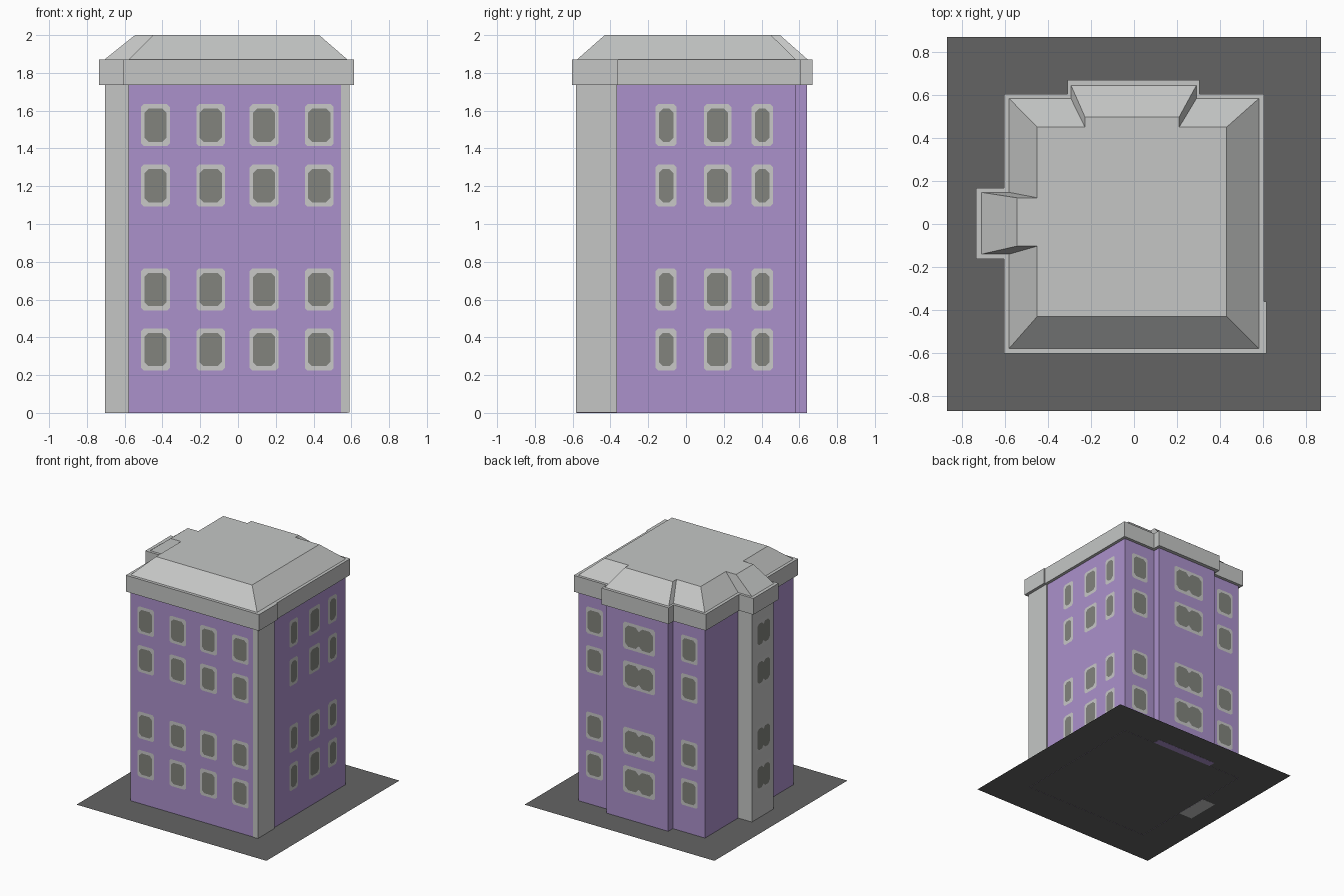
import bpy, bmesh
from mathutils import Vector

if "Cube" in bpy.data.objects:
    bpy.data.objects.remove(bpy.data.objects["Cube"])


def material(name, rgb):
    m = bpy.data.materials.new(name)
    m.diffuse_color = (*rgb, 1)
    m.use_nodes = True
    m.node_tree.nodes["Principled BSDF"].inputs["Base Color"].default_value = m.diffuse_color
    return m


PURPLE = material("purple wall", (0.407, 0.283, 0.597))
GRAY = material("light gray stone", (0.555, 0.565, 0.558))
FRAME = material("window frame gray", (0.578, 0.578, 0.575))
GLASS = material("olive gray glass", (0.223, 0.231, 0.205))
GROUND = material("dark gray paving", (0.127, 0.127, 0.127))


def finish(bm, name, mat):
    me = bpy.data.meshes.new(name)
    bm.to_mesh(me)
    bm.free()
    me.materials.append(mat)
    ob = bpy.data.objects.new(name, me)
    bpy.context.collection.objects.link(ob)
    return ob


def block(name, low, z0, z1, mat, top=None, skip=""):
    """Box or frustum from rectangles (x0, x1, y0, y1); skip drops hidden faces."""
    bm = bmesh.new()
    rings = []
    for (x0, x1, y0, y1), z in ((low, z0), (top or low, z1)):
        rings.append([bm.verts.new((x, y, z)) for x, y in
                      ((x0, y0), (x1, y0), (x1, y1), (x0, y1))])
    lo, hi = rings
    for i, side in enumerate(("front", "right", "back", "left")):
        if side not in skip:
            j = (i + 1) % 4
            bm.faces.new((lo[i], lo[j], hi[j], hi[i]))
    if "bottom" not in skip:
        bm.faces.new(lo[::-1])
    if "top" not in skip:
        bm.faces.new(hi)
    return finish(bm, name, mat)


# Ground slab
bm = bmesh.new()
bmesh.ops.create_grid(bm, x_segments=1, y_segments=1, size=0.87)
for v in bm.verts:
    v.co.z = 0.001
finish(bm, "paving", GROUND)

# Walls, wings and corner pier
EAVE, RIM, TOP = 1.735, 1.87, 2.0
block("main_walls", (-0.58, 0.58, -0.58, 0.58), 0, EAVE, PURPLE, skip="bottom top")
block("back_wing", (-0.285, 0.28, 0.58, 0.64), 0, EAVE, PURPLE, skip="front top")
block("left_pier", (-0.705, -0.58, -0.14, 0.145), 0, EAVE, GRAY, skip="right top")
block("corner_pier", (0.545, 0.59, -0.583, -0.365), 0.001, EAVE, GRAY, skip="bottom top left")

# Cornice band around the eaves
block("main_cornice", (-0.605, 0.605, -0.603, 0.605), EAVE, RIM, GRAY)
block("back_cornice", (-0.31, 0.305, 0.605, 0.67), EAVE, RIM, GRAY, skip="front")
block("left_cornice", (-0.735, -0.605, -0.163, 0.168), EAVE, RIM, GRAY, skip="right")
block("corner_cornice", (0.605, 0.615, -0.603, -0.36), EAVE, RIM, GRAY, skip="left")

# Sloped roof with flat top
block("main_roof", (-0.58, 0.58, -0.578, 0.583), RIM, TOP, GRAY,
      top=(-0.45, 0.43, -0.43, 0.45), skip="bottom")
block("back_roof", (-0.293, 0.29, 0.45, 0.645), RIM, TOP, GRAY,
      top=(-0.228, 0.21, 0.45, 0.498), skip="bottom front")
block("left_roof", (-0.708, -0.45, -0.14, 0.147), RIM, TOP, GRAY,
      top=(-0.545, -0.45, -0.103, 0.122), skip="bottom right")

# Windows: thin plates with cut corners, repeated on four storeys
ROWS = (0.335, 0.653, 1.203, 1.523)


def plate(bm, centre, n, w, h, cut):
    u, up = Vector((0, 0, 1)).cross(n), Vector((0, 0, 1))
    a, b = w / 2, h / 2
    pts = ((a - cut, -b), (a, cut - b), (a, b - cut), (a - cut, b),
           (cut - a, b), (-a, b - cut), (-a, cut - b), (cut - a, -b))
    bm.faces.new([bm.verts.new(centre + u * p + up * q) for p, q in pts])


def windows(name, n, depth, specs, double=False):
    """specs holds (position along the wall, frame width)."""
    n = Vector(n)
    along = Vector((abs(n.y), abs(n.x), 0))
    frames, panes = bmesh.new(), bmesh.new()
    for pos, w in specs:
        for z in ROWS:
            c = n * depth + along * pos + Vector((0, 0, z))
            plate(frames, c + n * 0.003, n, w, 0.222, 0.014)
            gw = w - 0.034
            if double:
                for s in (-1, 1):
                    plate(panes, c + n * 0.006 + along * s * gw / 4, n,
                          gw / 2, 0.176, min(0.03, gw * 0.13))
            else:
                plate(panes, c + n * 0.006, n, gw, 0.176, 0.022)
    finish(frames, name + "_frames", FRAME)
    finish(panes, name + "_glass", GLASS)


windows("front_window", (0, -1, 0), 0.58,
        [(-0.437, 0.152), (-0.145, 0.152), (0.138, 0.152), (0.43, 0.152)])
windows("right_window", (1, 0, 0), 0.58,
        [(-0.105, 0.112), (0.167, 0.146), (0.404, 0.112)])
windows("back_window", (0, 1, 0), 0.58, [(-0.438, 0.155), (0.43, 0.155)])
windows("back_wing_window", (0, 1, 0), 0.64, [(-0.02, 0.29)], double=True)
windows("left_pier_window", (-1, 0, 0), 0.705, [(0.0, 0.196)], double=True)
